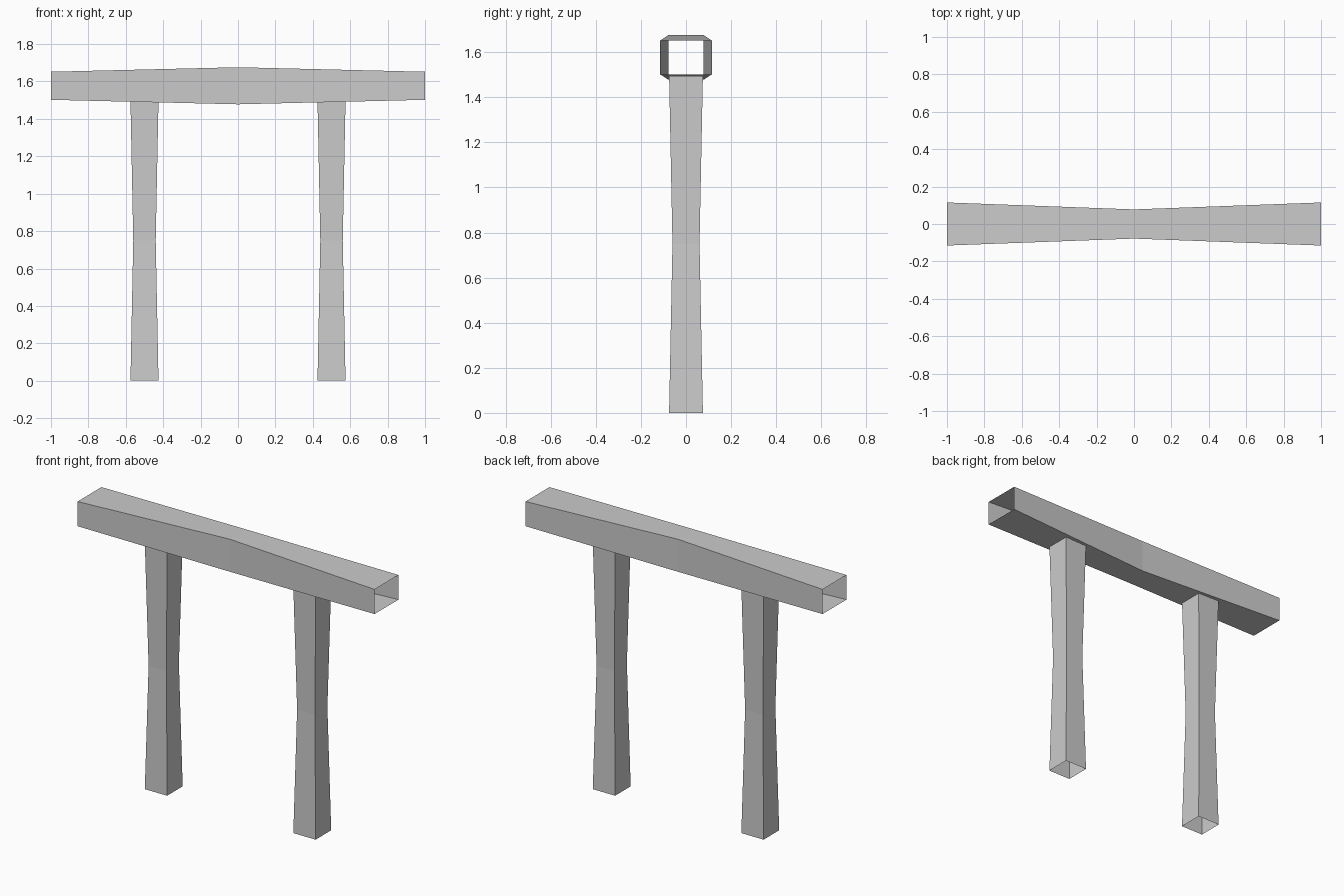
import bpy, bmesh
from mathutils import Vector

if "Cube" in bpy.data.objects:
    bpy.data.objects.remove(bpy.data.objects["Cube"])


def open_tube(name, sections, location=(0, 0, 0)):
    """Open-ended rectangular tube along z; sections = (z, half_x, half_y)."""
    bm = bmesh.new()
    rings = []
    for z, hx, hy in sections:
        corners = [(-hx, -hy), (hx, -hy), (hx, hy), (-hx, hy)]
        rings.append([bm.verts.new((x, y, z)) for x, y in corners])
    for low, high in zip(rings, rings[1:]):
        for i in range(4):
            j = (i + 1) % 4
            bm.faces.new((low[i], low[j], high[j], high[i]))
    mesh = bpy.data.meshes.new(name)
    bm.to_mesh(mesh)
    bm.free()
    obj = bpy.data.objects.new(name, mesh)
    obj.location = Vector(location)
    bpy.context.collection.objects.link(obj)
    return obj


# Two waisted posts, open at the ends
for side, x in (("left", -0.5), ("right", 0.5)):
    open_tube(side + "_post",
              [(0, 0.075, 0.075), (0.75, 0.06, 0.06), (1.5, 0.075, 0.075)],
              (x, 0, 0))

# Crossbeam: taller and narrower in the middle, laid along x
beam = open_tube("crossbeam",
                 [(-1, 0.075, 0.115), (0, 0.099, 0.078), (1, 0.075, 0.115)],
                 (0, 0, 1.577))
beam.rotation_euler.y = 1.5707963
